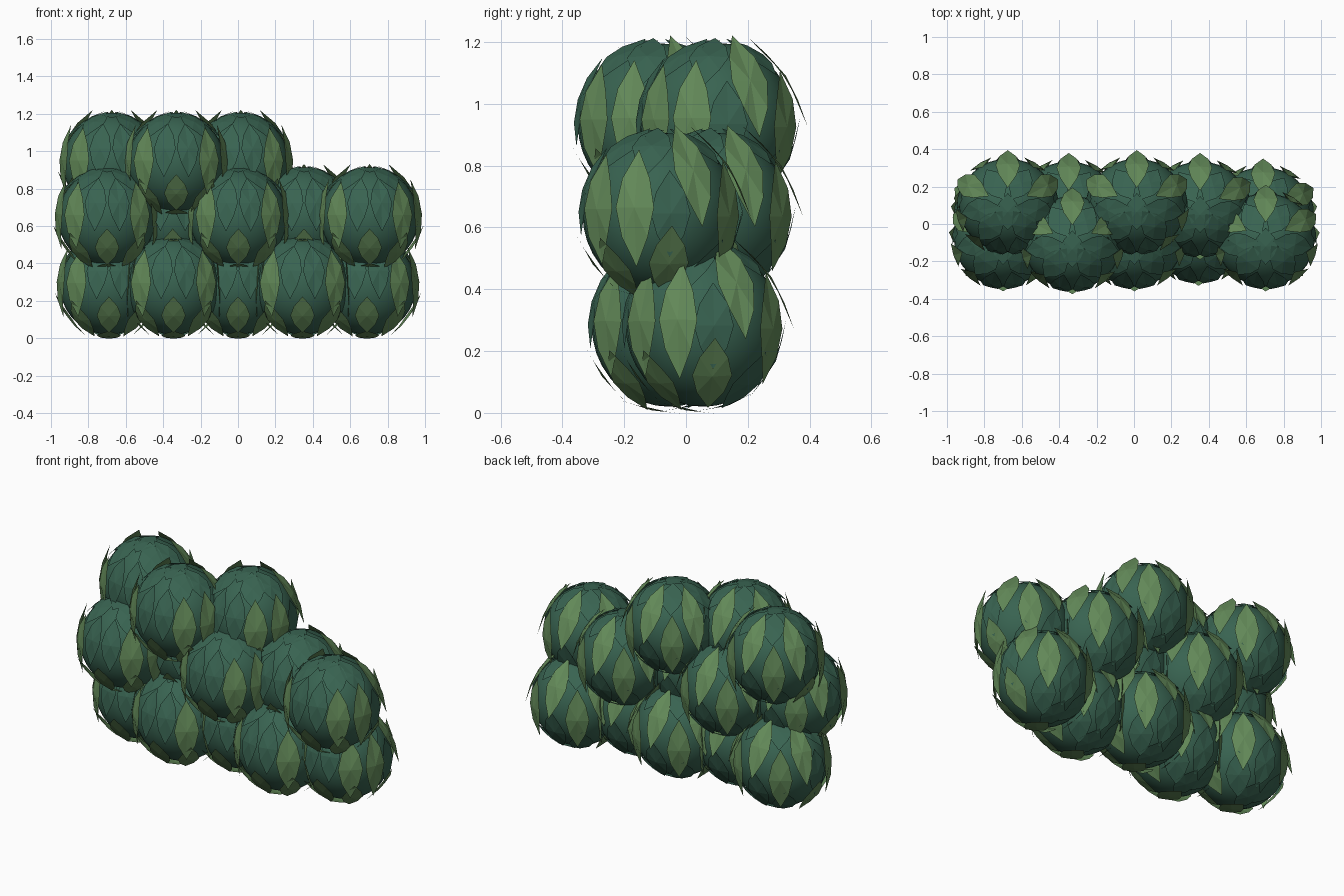
import bpy, bmesh
from math import radians, sin, cos
from mathutils import Vector

if "Cube" in bpy.data.objects:
    bpy.data.objects.remove(bpy.data.objects["Cube"])


def material(name, rgb):
    m = bpy.data.materials.new(name)
    m.diffuse_color = (*rgb, 1)
    m.use_nodes = True
    m.node_tree.nodes["Principled BSDF"].inputs["Base Color"].default_value = m.diffuse_color
    return m


TEAL = material("deep_green", (0.04, 0.125, 0.082))
GREEN = material("leaf_green", (0.125, 0.255, 0.10))
SIZE = Vector((0.262, 0.25, 0.262))

# Leaf layout on one ball: latitude, azimuth from the front, length, width, slot (0 teal, 1 green)
HALF = [
    (3, 40, .36, .14, 1), (17, 14, .30, .12, 0), (4, 72, .38, .13, 1),
    (0, 98, .28, .13, 0), (30, 118, .38, .13, 1), (-2, 148, .36, .135, 1),
    (-36, 98, .28, .13, 1), (-42, 45, .26, .12, 1), (-45, 142, .26, .14, 0),
    (55, 38, .24, .14, 0), (54, 80, .26, .13, 0), (58, 150, .22, .13, 0),
]
MIDDLE = [(-36, 0, .24, .13, 1), (34, 180, .36, .13, 1), (-25, 180, .28, .14, 0),
          (82, 0, .20, .13, 0), (-78, 0, .20, .13, 1), (-72, 180, .22, .13, 0)]
LEAVES = MIDDLE + HALF + [(a, -b, l, w, s) for a, b, l, w, s in HALF]

# Outline of a leaf as fractions of width and length
OUTLINE = [(0, .5), (-.36, .25), (-.5, 0), (-.34, -.25), (0, -.5), (.34, -.25), (.5, 0), (.36, .25)]


def add_leaf(bm, lat, az, length, width, slot):
    lat, az = radians(lat), radians(az)
    n = Vector((sin(az) * cos(lat), -cos(az) * cos(lat), sin(lat)))
    right = Vector((cos(az), sin(az), 0))
    up = n.cross(right)
    up = up if up.z >= 0 else -up
    base = n * SIZE + n * (.018 if slot else .010)

    def vert(u, v):
        bend = (1.05 if slot else 1.4) * v * v + 1.6 * u * u      # leaf curls around the ball
        return bm.verts.new(base + right * u + up * v - n * bend)

    ring = [vert(u * width, v * length) for u, v in OUTLINE]
    centre = vert(0, 0)
    for i, v in enumerate(ring):
        f = bm.faces.new((centre, v, ring[(i + 1) % len(ring)]))
        f.normal_update()
        if f.normal.dot(n) < 0:
            f.normal_flip()
        f.material_index = slot


def mesh_from(bm, name):
    me = bpy.data.meshes.new(name)
    bm.to_mesh(me)
    bm.free()
    me.materials.append(TEAL)
    me.materials.append(GREEN)
    return me


# Smooth core ball
bm = bmesh.new()
bmesh.ops.create_uvsphere(bm, u_segments=32, v_segments=18, radius=1)
bmesh.ops.scale(bm, vec=SIZE, verts=bm.verts)
for f in bm.faces:
    f.smooth = True
core = mesh_from(bm, "bush_core")

# Shared coat of leaves
bm = bmesh.new()
for leaf in LEAVES:
    add_leaf(bm, *leaf)
coat = mesh_from(bm, "bush_leaves")

# Three staggered rows of bushes: height, number of bushes, depth of the first, first x
ROWS = [(.282, 5, .055, -.69, .345), (.645, 5, -.085, -.70, .351), (.935, 3, .10, -.675, .345)]
for row, (z, count, y0, x0, step) in enumerate(ROWS):
    for i in range(count):
        pos = (x0 + step * i, y0 * (-1) ** i, z)
        for part, me in (("core", core), ("leaves", coat)):
            ob = bpy.data.objects.new(f"hedge_{part}_{row}_{i}", me)
            ob.location = pos
            bpy.context.collection.objects.link(ob)
